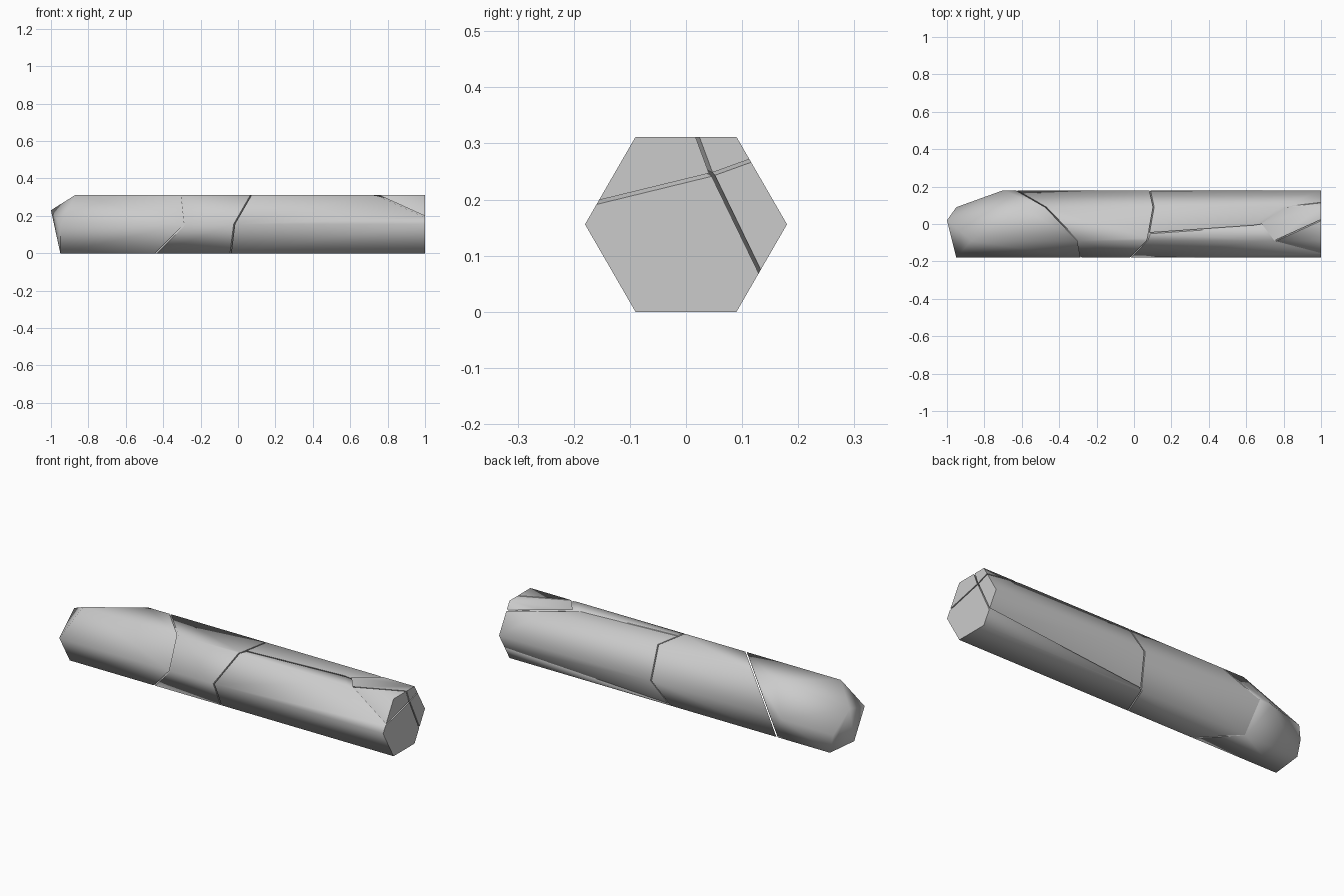
import bpy, bmesh, math
from mathutils import Vector

if "Cube" in bpy.data.objects:
    bpy.data.objects.remove(bpy.data.objects["Cube"])

stone = bpy.data.materials.new("stone_grey")
stone.use_nodes = True
colour = (0.6, 0.6, 0.6, 1)
stone.diffuse_color = colour
stone.node_tree.nodes["Principled BSDF"].inputs["Base Color"].default_value = colour

R, GAP = 0.18, 0.003
H = R * math.sin(math.pi / 3)

# Six-sided bar: flat right end, chipped left end
flat_end = [(1, R * math.cos(k * math.pi / 3), H + R * math.sin(k * math.pi / 3))
            for k in range(6)]
chipped_end = [(-.93, R / 2, 0), (-.95, -R / 2, 0), (-.95, -R, H),
               (-.87, -R / 2, 2 * H), (-.60, R / 2, 2 * H), (-.70, R, H),
               (-1, .02, .23), (-.95, .09, .10)]

# Crack planes: a point on the crack and its normal
left_crack = (Vector((-.455, 0, H)), Vector((1, .96, -.45)))
front_crack = (Vector((.07, -.09, .313)), Vector((1, -.39, -.35)))
back_crack = (Vector((.105, .09, .313)), Vector((1, -.18, -.23)))
long_crack = (Vector((.08, -.05, .313)), Vector((-.07, 1, .485)))
front_chip_crack = (Vector((.74, -.09, .313)), Vector((.39, -.244, 1)))
back_chip_crack = (Vector((.66, 0, .313)), Vector((.25, -.36, 1)))
tip_crack = (Vector((.66, 0, .313)), Vector((.182, .137, 1)))
chip_split = (Vector((1, .02, .313)), Vector((-.45, 1, .37)))


def shard(name, cuts):
    """Keep the part of the bar on the chosen side of every crack."""
    bm = bmesh.new()
    for p in flat_end + chipped_end:
        bm.verts.new(p)
    bmesh.ops.convex_hull(bm, input=bm.verts[:])
    bmesh.ops.dissolve_limit(bm, angle_limit=0.02, verts=bm.verts[:], edges=bm.edges[:])
    for (point, normal), side in cuts:
        n = normal.normalized() * side
        cut = bmesh.ops.bisect_plane(bm, geom=bm.verts[:] + bm.edges[:] + bm.faces[:],
                                     plane_co=point + n * GAP, plane_no=n, clear_inner=True)
        rim = [e for e in cut["geom_cut"] if isinstance(e, bmesh.types.BMEdge)]
        bmesh.ops.edgeloop_fill(bm, edges=rim)
    bmesh.ops.recalc_face_normals(bm, faces=bm.faces[:])
    for f in bm.faces:
        f.smooth = True
    mesh = bpy.data.meshes.new(name)
    bm.to_mesh(mesh)
    bm.free()
    mesh.set_sharp_from_angle(angle=math.radians(62))
    mesh.materials.append(stone)
    bpy.context.collection.objects.link(bpy.data.objects.new(name, mesh))


# Broken pieces, from the chipped end to the flat end
shard("chipped_end_piece", [(left_crack, -1)])
# The middle piece lies left of both middle cracks
shard("middle_piece", [(left_crack, 1), (front_crack, -1), (back_crack, -1)])
shard("front_piece", [(front_crack, 1), (long_crack, -1),
                      (front_chip_crack, -1), (tip_crack, -1)])
shard("back_piece", [(back_crack, 1), (long_crack, 1), (back_chip_crack, -1)])
shard("front_chip", [(front_chip_crack, 1), (chip_split, -1)])
shard("back_chip", [(back_chip_crack, 1), (tip_crack, 1), (chip_split, 1)])
